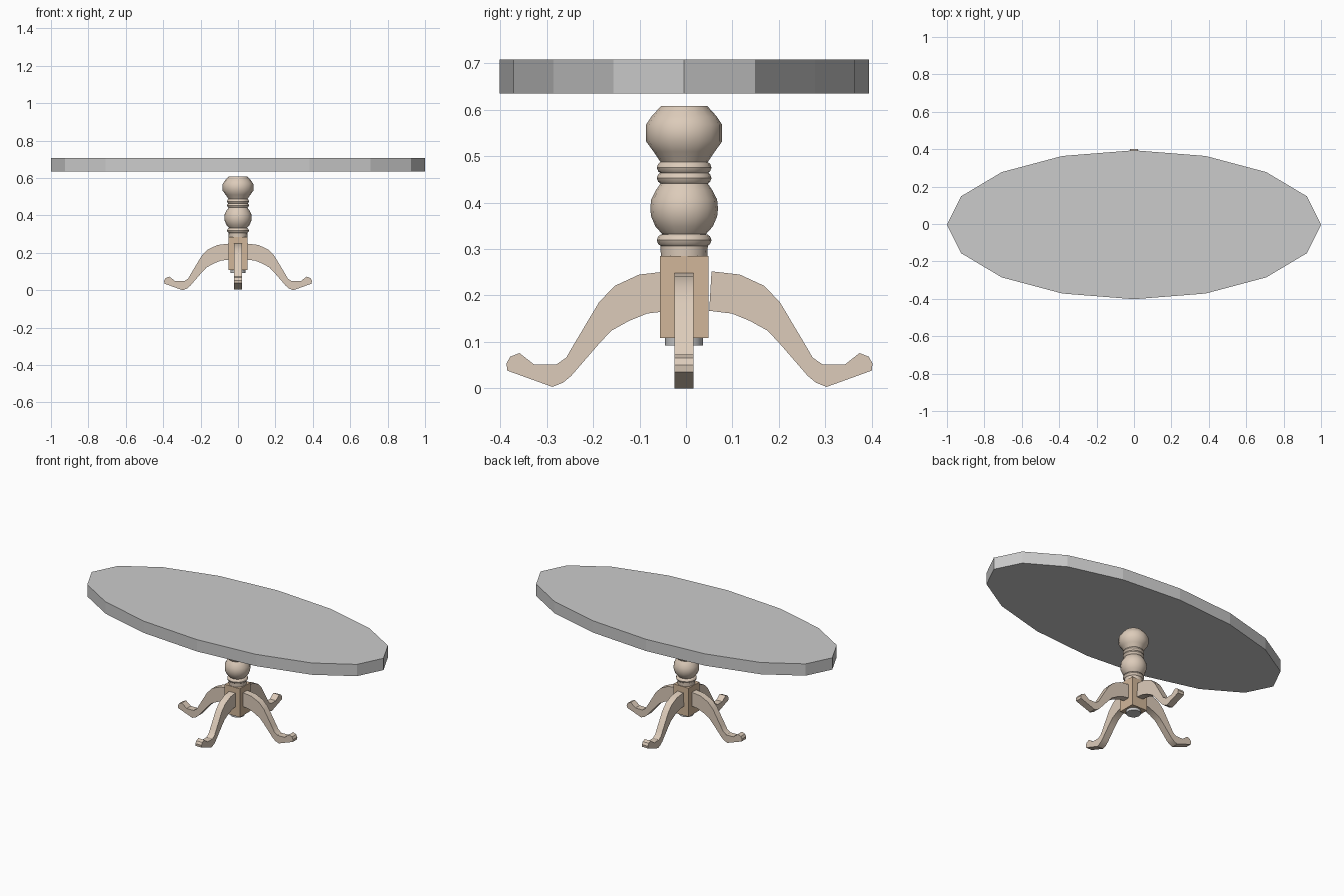
import bpy, bmesh, math
from mathutils import Matrix, Vector

if "Cube" in bpy.data.objects:
    bpy.data.objects.remove(bpy.data.objects["Cube"])

CY = -0.004  # y of the pedestal axis


def material(name, rgb):
    m = bpy.data.materials.new(name)
    m.diffuse_color = (*rgb, 1)
    m.use_nodes = True
    m.node_tree.nodes["Principled BSDF"].inputs["Base Color"].default_value = m.diffuse_color
    return m


beige = material("pale_wood", (0.72, 0.60, 0.49))
tan = material("tan_wood", (0.64, 0.47, 0.32))


def finish(bm, name, mat=None, angle=None):
    bmesh.ops.recalc_face_normals(bm, faces=bm.faces)
    me = bpy.data.meshes.new(name)
    bm.to_mesh(me)
    bm.free()
    ob = bpy.data.objects.new(name, me)
    bpy.context.collection.objects.link(ob)
    if mat:
        me.materials.append(mat)
    if angle:
        bpy.ops.object.select_all(action='DESELECT')
        ob.select_set(True)
        bpy.context.view_layer.objects.active = ob
        bpy.ops.object.shade_smooth_by_angle(angle=math.radians(angle))
    return ob


def extruded(outline, offset, bm):
    face = bm.faces.new([bm.verts.new(p) for p in outline])
    top = bmesh.ops.extrude_face_region(bm, geom=[face])
    bmesh.ops.translate(bm, vec=offset,
                        verts=[v for v in top["geom"] if isinstance(v, bmesh.types.BMVert)])


def lathe(name, profile, segs, mat=None, angle=40):
    bm = bmesh.new()
    rings = [[bm.verts.new((r * math.cos(2 * math.pi * i / segs),
                            CY + r * math.sin(2 * math.pi * i / segs), z))
              for i in range(segs)] for r, z in profile]
    for a, b in zip(rings, rings[1:]):
        for i in range(segs):
            j = (i + 1) % segs
            bm.faces.new((a[i], a[j], b[j], b[i]))
    bm.faces.new(rings[0])
    bm.faces.new(rings[-1])
    return finish(bm, name, mat, angle)


# Oval top, sixteen sides
bm = bmesh.new()
oval = [(math.cos(math.pi * i / 8), CY + 0.398 * math.sin(math.pi * i / 8), 0.635)
        for i in range(16)]
extruded(oval, Vector((0, 0, 0.073)), bm)
finish(bm, "table_top")


# Turned column with bulbs and bead rings
def bead(z):
    return [(0.051, z - 0.012), (0.056, z - 0.008), (0.059, z),
            (0.056, z + 0.008), (0.051, z + 0.012)]


column = ([(0.050, 0.283)] + bead(0.319)
          + [(0.047, 0.332), (0.062, 0.349), (0.071, 0.370), (0.073, 0.387),
             (0.071, 0.407), (0.060, 0.428)]
          + bead(0.453) + bead(0.4755)
          + [(0.066, 0.510), (0.082, 0.532), (0.082, 0.568), (0.070, 0.586), (0.050, 0.608)])
lathe("turned_column", column, 16, beige)

# Square block and the plug below it
bm = bmesh.new()
bmesh.ops.create_cube(bm, size=1, matrix=Matrix.Translation((0, CY, 0.1965))
                      @ Matrix.Diagonal((0.104, 0.104, 0.177, 1)))
finish(bm, "pedestal_block", tan)
lathe("bottom_plug", [(0.041, 0.092), (0.041, 0.112)], 16)

# Four scrolled legs: outline as (distance from axis, height)
leg = [(0.055, 0.252), (0.116, 0.245), (0.168, 0.221), (0.202, 0.186),
       (0.258, 0.092), (0.273, 0.066), (0.295, 0.051), (0.342, 0.051),
       (0.374, 0.076), (0.394, 0.068), (0.402, 0.053), (0.400, 0.038),
       (0.303, 0.003), (0.280, 0.012), (0.262, 0.027), (0.204, 0.094),
       (0.176, 0.124), (0.138, 0.145), (0.099, 0.161), (0.050, 0.167)]
WIDTH = 0.041
placements = [("right_leg", 0, -0.007, -0.003), ("back_leg", 90, 0.004, 0.0),
              ("left_leg", 180, -0.007, -0.003), ("front_leg", 270, -0.019, 0.0)]
for name, turn, shift, dz in placements:
    bm = bmesh.new()
    extruded([(d + shift, -WIDTH / 2, z + dz) for d, z in leg], Vector((0, WIDTH, 0)), bm)
    bmesh.ops.transform(bm, verts=bm.verts, matrix=Matrix.Translation((0, CY, 0))
                        @ Matrix.Rotation(math.radians(turn), 4, 'Z'))
    finish(bm, name, beige, 30)
